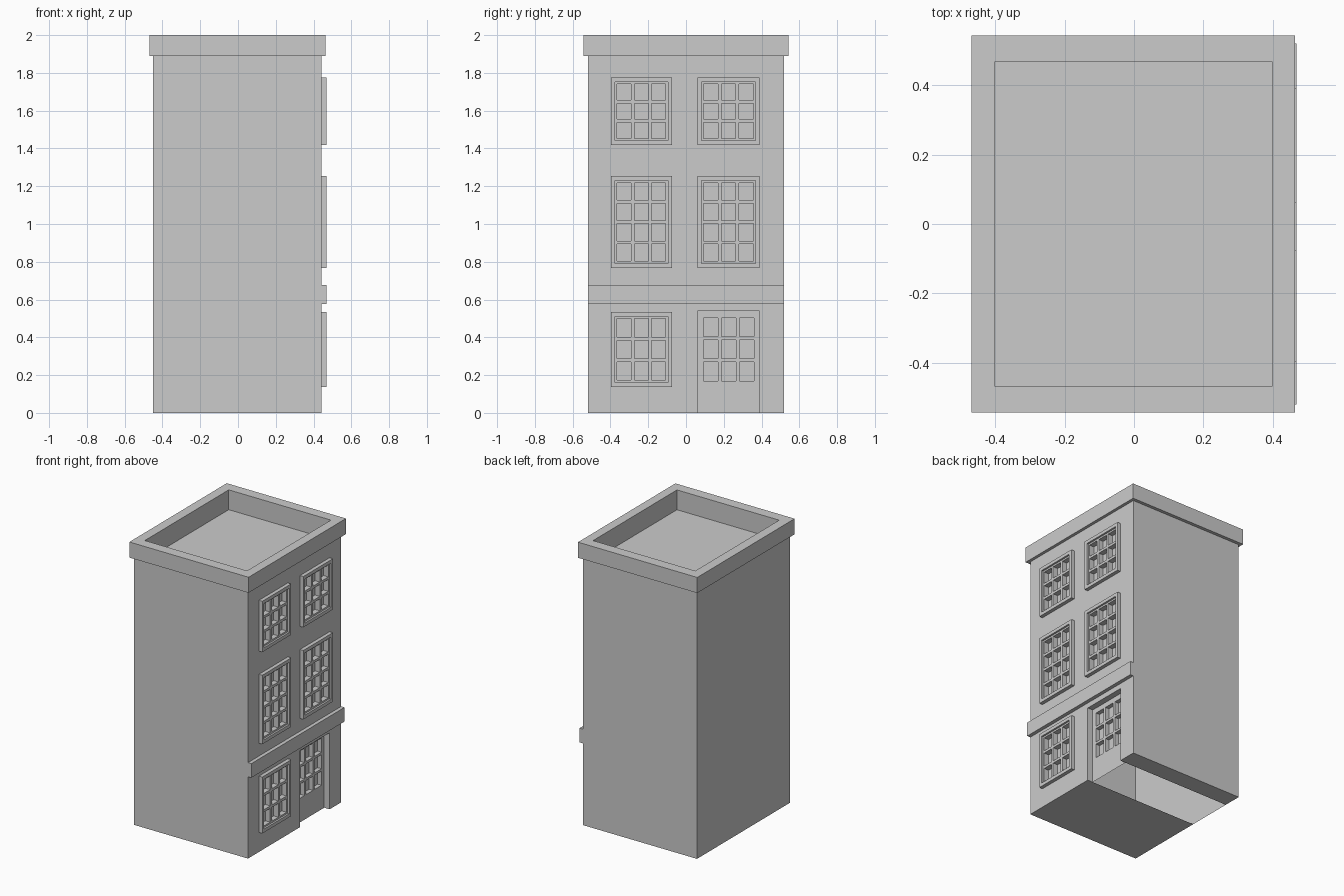
import bpy, bmesh

if "Cube" in bpy.data.objects:
    bpy.data.objects.remove(bpy.data.objects["Cube"])

WALL, FRAME, BARS, GLASS = 0.442, 0.468, 0.455, 0.418   # x depths on the facade
BACK, SIDE = -0.45, 0.52
LEFT, RIGHT = (-0.397, -0.075), (0.06, 0.39)            # window columns (y)
FLOORS = [(0.137, 0.535), (0.767, 1.254), (1.417, 1.776)]
DOOR_X, DOOR_TOP = 0.40, 0.54


def finish(name, bm):
    bmesh.ops.remove_doubles(bm, verts=bm.verts, dist=1e-5)
    me = bpy.data.meshes.new(name)
    bm.to_mesh(me)
    bm.free()
    ob = bpy.data.objects.new(name, me)
    bpy.context.collection.objects.link(ob)
    return ob


def face(bm, *pts):
    bm.faces.new([bm.verts.new(p) for p in pts])


def relief(name, ys, zs, depth, base=None, sill=True):
    """Stepped panel facing +x: depth(i, j) gives each cell's x, None is a hole."""
    bm = bmesh.new()
    ny, nz = len(ys) - 1, len(zs) - 1

    def d(i, j):
        return depth(i, j) if 0 <= i < ny and 0 <= j < nz else base

    def step(a, b):
        return a is not None and b is not None and abs(a - b) > 1e-6

    for i in range(ny + 1):
        for j in range(nz + 1):
            h, l, u = d(i, j), d(i - 1, j), d(i, j - 1)
            if i < ny and j < nz and h is not None:
                face(bm, (h, ys[i], zs[j]), (h, ys[i + 1], zs[j]),
                     (h, ys[i + 1], zs[j + 1]), (h, ys[i], zs[j + 1]))
            if j < nz and step(l, h):
                y = ys[i]
                face(bm, (l, y, zs[j]), (h, y, zs[j]), (h, y, zs[j + 1]), (l, y, zs[j + 1]))
            if i < ny and step(u, h) and (sill or j > 0):
                z = zs[j]
                face(bm, (u, ys[i], z), (u, ys[i + 1], z), (h, ys[i + 1], z), (h, ys[i], z))
    return finish(name, bm)


def panes(lo, hi, n, bar):
    """Start and end of n panes between lo and hi, separated by bars."""
    w = (hi - lo - bar * (n - 1)) / n
    return [v for k in range(n) for v in (lo + k * (w + bar), lo + k * (w + bar) + w)]


def window(name, y, z, rows):
    def edges(lo, hi, n, rim):
        return [lo, lo + rim] + panes(lo + rim + 0.012, hi - rim - 0.012, n, 0.018) + [hi - rim, hi]
    ys, zs = edges(*y, 3, 0.021), edges(*z, rows, 0.024)

    def depth(i, j):
        if i in (0, len(ys) - 2) or j in (0, len(zs) - 2):
            return FRAME
        return GLASS if i % 2 == 0 and j % 2 == 0 else BARS
    relief(name, ys, zs, depth, WALL)


# Front wall with window and door openings
wall_y = [-SIDE, *LEFT, *RIGHT, SIDE]
wall_z = [0, FLOORS[0][0], FLOORS[0][1], DOOR_TOP] + [v for f in FLOORS[1:] for v in f] + [1.89]


def wall_depth(i, j):
    opening = (i in (1, 3) and j in (4, 6)) or (i == 1 and j == 1) or (i == 3 and j < 3)
    return None if opening else WALL


relief("facade_wall", wall_y, wall_z, wall_depth)

# Other walls, cornice, parapet and sunken roof as one run of rectangular loops
bm = bmesh.new()


def ring(x0, x1, y, z):
    return [(x0, -y, z), (x1, -y, z), (x1, y, z), (x0, y, z)]


rings = [ring(BACK, WALL, SIDE, 0), ring(BACK, WALL, SIDE, 1.89),
         ring(-0.468, 0.463, 0.543, 1.89), ring(-0.468, 0.463, 0.543, 2.0),
         ring(-0.40, 0.398, 0.468, 2.0), ring(-0.40, 0.398, 0.468, 1.86)]
for r, (a, b) in enumerate(zip(rings, rings[1:])):
    for k in range(4):
        if r == 0 and k == 1:
            continue                                    # facade side
        n = (k + 1) % 4
        face(bm, a[k], a[n], b[n], b[k])
face(bm, *rings[-1])
# Underside, left open behind the door
for y0, y1 in ((-SIDE, RIGHT[0]), (RIGHT[1], SIDE)):
    face(bm, (BACK, y0, 0), (BACK, y1, 0), (WALL, y1, 0), (WALL, y0, 0))
finish("building_shell", bm)

# Windows
for f, (z, rows) in enumerate(zip(FLOORS, (3, 4, 3))):
    window(f"window_left_{f}", LEFT, z, rows)
    if f:
        window(f"window_right_{f}", RIGHT, z, rows)

# Recessed door with glazed upper part
door_y = [RIGHT[0]] + panes(0.093, 0.36, 3, 0.018) + [RIGHT[1]]
door_z = [0] + panes(0.17, 0.503, 3, 0.017) + [DOOR_TOP]
relief("door", door_y, door_z,
       lambda i, j: DOOR_X - 0.03 if i % 2 and j % 2 else DOOR_X, WALL, sill=False)

# Belt course above the ground floor
bpy.ops.mesh.primitive_cube_add(size=1, location=((WALL + FRAME) / 2, 0, 0.627))
belt = bpy.context.object
belt.name = "belt_course"
belt.scale = (FRAME - WALL, 2 * SIDE, 0.1)
